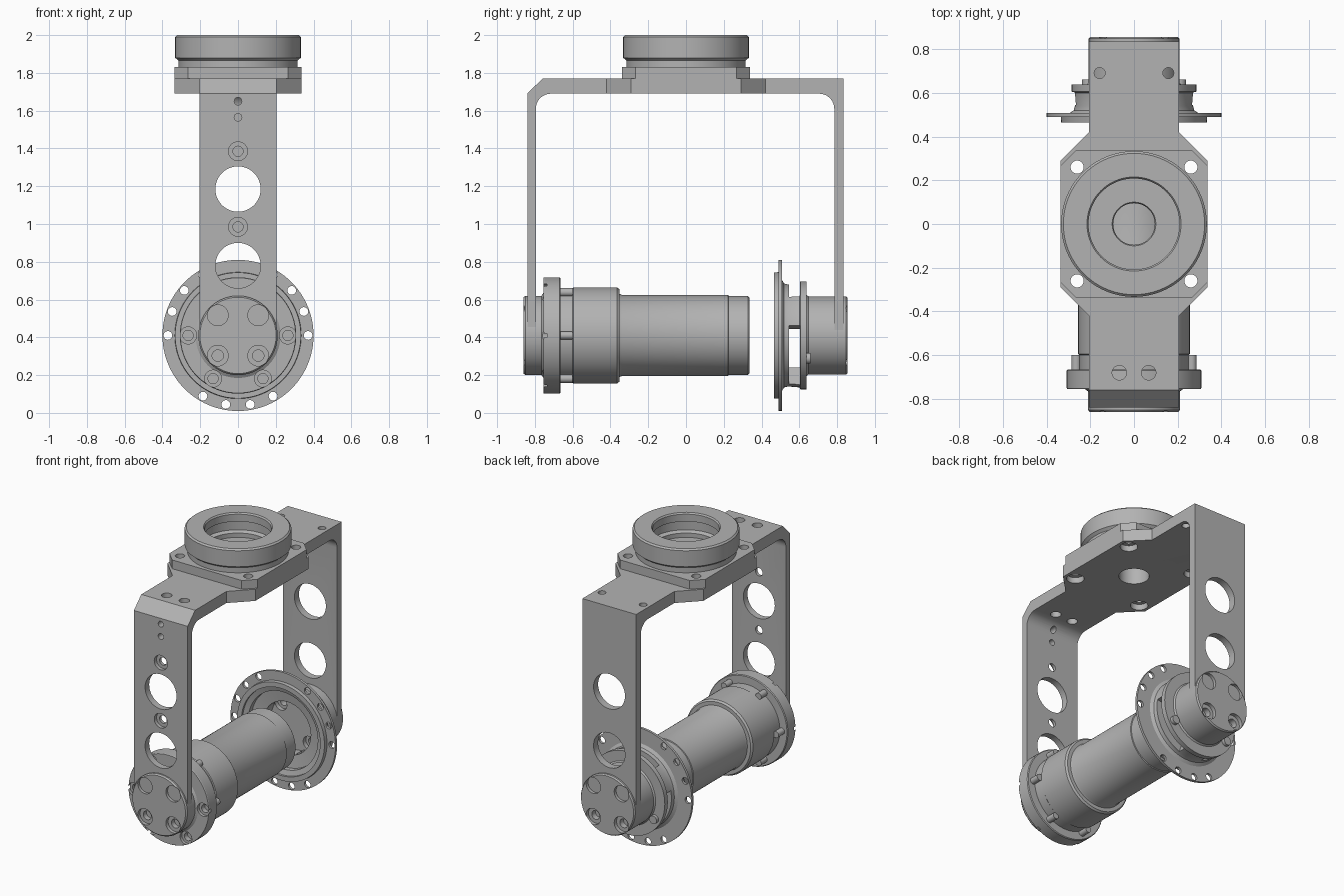
import bpy, bmesh
from math import sin, cos, radians, tau
from mathutils import Vector

cube = bpy.data.objects.get("Cube")
if cube:
    bpy.data.objects.remove(cube)

metal = bpy.data.materials.new("grey_metal")
metal.use_nodes = True
GREY = (0.45, 0.45, 0.45, 1)
metal.diffuse_color = GREY
metal.node_tree.nodes["Principled BSDF"].inputs["Base Color"].default_value = GREY

AXLE = 0.41  # height of the barrel axis


def finish(name, bm):
    bmesh.ops.recalc_face_normals(bm, faces=bm.faces)
    mesh = bpy.data.meshes.new(name)
    bm.to_mesh(mesh)
    bm.free()
    mesh.materials.append(metal)
    ob = bpy.data.objects.new(name, mesh)
    bpy.context.collection.objects.link(ob)
    return ob


def place(axis, a, b, t):
    return Vector({"x": (t, a, b), "y": (a, t, b), "z": (a, b, t)}[axis])


def lathe(name, profile, axis="y", at=(0, AXLE), steps=64):
    """Turn a closed (radius, position) profile about an axis through at."""
    bm = bmesh.new()
    vs = [bm.verts.new(place(axis, at[0] + r, at[1], t)) for r, t in profile]
    es = [bm.edges.new((v, vs[i - 1])) for i, v in enumerate(vs)
          if profile[i][0] > 0 or profile[i - 1][0] > 0]
    bmesh.ops.spin(bm, geom=vs + es, cent=place(axis, *at, 0), axis=place(axis, 0, 0, 1),
                   angle=tau, steps=steps, use_duplicate=False)
    bmesh.ops.remove_doubles(bm, verts=bm.verts, dist=1e-5)
    return finish(name, bm)


def prism(name, points, axis, lo, hi):
    bm = bmesh.new()
    face = bm.faces.new([bm.verts.new(place(axis, a, b, lo)) for a, b in points])
    new = bmesh.ops.extrude_face_region(bm, geom=[face])["geom"]
    bmesh.ops.translate(bm, vec=place(axis, 0, 0, hi - lo),
                        verts=[g for g in new if isinstance(g, bmesh.types.BMVert)])
    return finish(name, bm)


def pin(r, lo, hi, axis, at, steps=32, name="cutter"):
    return lathe(name, [(0, lo), (r, lo), (r, hi), (0, hi)], axis, at, steps)


def counterbore(R, r, face, step, end, axis, at):
    """Wide hole from face to step, narrow hole on to end."""
    return lathe("cutter", [(0, face), (R, face), (R, step), (r, step), (r, end), (0, end)],
                 axis, at, 32)


def cut(ob, cutters, operation="DIFFERENCE"):
    for c in cutters:
        mod = ob.modifiers.new("cut", "BOOLEAN")
        mod.operation, mod.solver, mod.object = operation, "EXACT", c
        bpy.context.view_layer.objects.active = ob
        bpy.ops.object.modifier_apply(modifier=mod.name)
        bpy.data.objects.remove(c)


def polar(radius, degrees):
    a = radians(degrees)
    return radius * cos(a), AXLE + radius * sin(a)


def mirrored(quarter):
    """Close a +x outline with its mirror image."""
    return quarter + [(-x, y) for x, y in reversed(quarter)]


SIGNS = [(sx, sy) for sx in (-1, 1) for sy in (-1, 1)]

# U-shaped bracket: side profile trimmed to the plan outline
quad = [radians(a) for a in range(0, 91, 10)]
R = 0.08
fillet_back = [(0.785 - R + R * cos(a), 1.69 - R + R * sin(a)) for a in quad]
fillet_front = [(-0.795 + R - R * cos(a), 1.69 - R + R * sin(a)) for a in reversed(quad)]
side = ([(0.835, AXLE), (0.835, 1.77), (-0.76, 1.77), (-0.84, 1.69), (-0.84, AXLE), (-0.795, AXLE)]
        + fillet_front[::-1] + fillet_back[::-1] + [(0.785, AXLE)])
bracket = prism("bracket", side, "x", -0.335, 0.335)
plan = mirrored([(0.205, -0.9), (0.205, -0.42), (0.335, -0.29),
                 (0.335, 0.29), (0.205, 0.42), (0.205, 0.9)])
cut(bracket, [prism("trim", plan, "z", 0, 2.1)], "INTERSECT")

# Arm holes: large through both arms, small in the front arm only
cut(bracket, [pin(0.12, -0.9, 0.9, "y", (0, z), 48) for z in (1.185, 0.78)])
cut(bracket, [pin(0.02, -0.9, -0.7, "y", (0, z)) for z in (1.65, 1.565)])
cut(bracket, [counterbore(0.05, 0.027, -0.9, -0.815, -0.7, "y", (0, z)) for z in (1.385, 0.985)])

# Bridge holes
cut(bracket, [pin(0.033, 1.6, 1.8, "z", (x, -0.68)) for x in (-0.067, 0.067)])
cut(bracket, [pin(0.025, 1.6, 1.8, "z", (x, 0.69)) for x in (-0.157, 0.157)])
cut(bracket, [pin(0.095, 1.6, 1.8, "z", (0, 0), 48)])
cut(bracket, [counterbore(0.055, 0.03, 1.6, 1.73, 1.8, "z", (0.26 * sx, 0.26 * sy))
              for sx, sy in SIGNS])

# Mounting plate on the bridge
plate = prism("mounting_plate", mirrored([(0.265, -0.338), (0.335, -0.268),
                                          (0.335, 0.268), (0.265, 0.338)]), "z", 1.77, 1.83)
cut(plate, [pin(0.03, 1.7, 1.9, "z", (0.26 * sx, 0.26 * sy)) for sx, sy in SIGNS])
cut(plate, [lathe("cutter", [(0, 1.7), (0.095, 1.7), (0.095, 1.82), (0.105, 1.84), (0, 1.84)],
                  "z", (0, 0), 48)])

# Collar ring
collar = lathe("collar_ring", [
    (0.315, 1.83), (0.315, 1.865), (0.333, 1.88), (0.333, 1.99), (0.323, 2.0),
    (0.215, 2.0), (0.208, 1.99), (0.208, 1.94), (0.235, 1.93), (0.235, 1.87),
    (0.208, 1.86), (0.208, 1.83)], "z", (0, 0), 96)

# Barrel: front hub, flange, sleeve, tube and end cap
barrel = lathe("barrel", [
    (0, -0.86), (0.202, -0.86), (0.21, -0.85), (0.21, -0.765), (0.225, -0.755),
    (0.305, -0.755), (0.308, -0.75), (0.308, -0.67), (0.303, -0.665), (0.25, -0.665),
    (0.25, -0.6), (0.255, -0.595), (0.255, -0.365), (0.245, -0.353), (0.22, -0.353),
    (0.215, -0.34), (0.215, 0.223), (0.209, 0.225), (0.209, 0.327), (0.202, 0.335),
    (0, 0.335)], steps=96)
hub_bolts = [(0.107 * sx, AXLE + 0.107 * sz) for sx, sz in SIGNS]
cut(barrel, [counterbore(0.055, 0.03, -0.9, -0.835, -0.8, "y", p) for p in hub_bolts])
ring = [polar(0.264, a) for a in range(0, 360, 60)]
cut(barrel, [counterbore(0.045, 0.027, -0.8, -0.735, -0.7, "y", p) for p in ring])
flange_screws = [pin(0.022, -0.67, -0.6, "y", p, name="flange_screw") for p in ring]

# Rear carrier: drilled disc, slotted cup and hub
carrier = lathe("rear_carrier", [
    (0.3, 0.465), (0.333, 0.465), (0.335, 0.49), (0.4, 0.49), (0.4, 0.507), (0.295, 0.507),
    (0.275, 0.52), (0.27, 0.54), (0.275, 0.6), (0.285, 0.605), (0.285, 0.638), (0.215, 0.638),
    (0.207, 0.648), (0.207, 0.847), (0.2, 0.856), (0, 0.856), (0, 0.62), (0.18, 0.62),
    (0.18, 0.535), (0.265, 0.525), (0.265, 0.49), (0.3, 0.48)], steps=96)
cut(carrier, [pin(0.023, 0.45, 0.55, "y", polar(0.371, centre + off), 24)
              for centre in (30, 150, 270) for off in (-30, -10, 10, 30)])
for centre in (90, 210, 330):
    arc = range(centre - 41, centre + 42, 2)
    sector = [polar(0.35, a) for a in arc] + [polar(0.15, a) for a in reversed(arc)]
    cut(carrier, [prism("cutter", sector, "y", 0.545, 0.603)])
cut(carrier, [counterbore(0.055, 0.03, 0.9, 0.83, 0.79, "y", p) for p in hub_bolts])
cut(carrier, [counterbore(0.045, 0.025, 0.6, 0.65, 0.7, "y", p) for p in hub_bolts])
carrier_screws = [pin(0.028, 0.63, 0.66, "y", polar(0.242, a), name="carrier_screw")
                  for a in (210, 330)]

# Smooth the round surfaces, keep the machined edges sharp
bpy.ops.object.select_all(action="DESELECT")
for ob in [bracket, plate, collar, barrel, carrier] + flange_screws + carrier_screws:
    ob.select_set(True)
bpy.context.view_layer.objects.active = bracket
bpy.ops.object.shade_smooth_by_angle(angle=radians(30))
